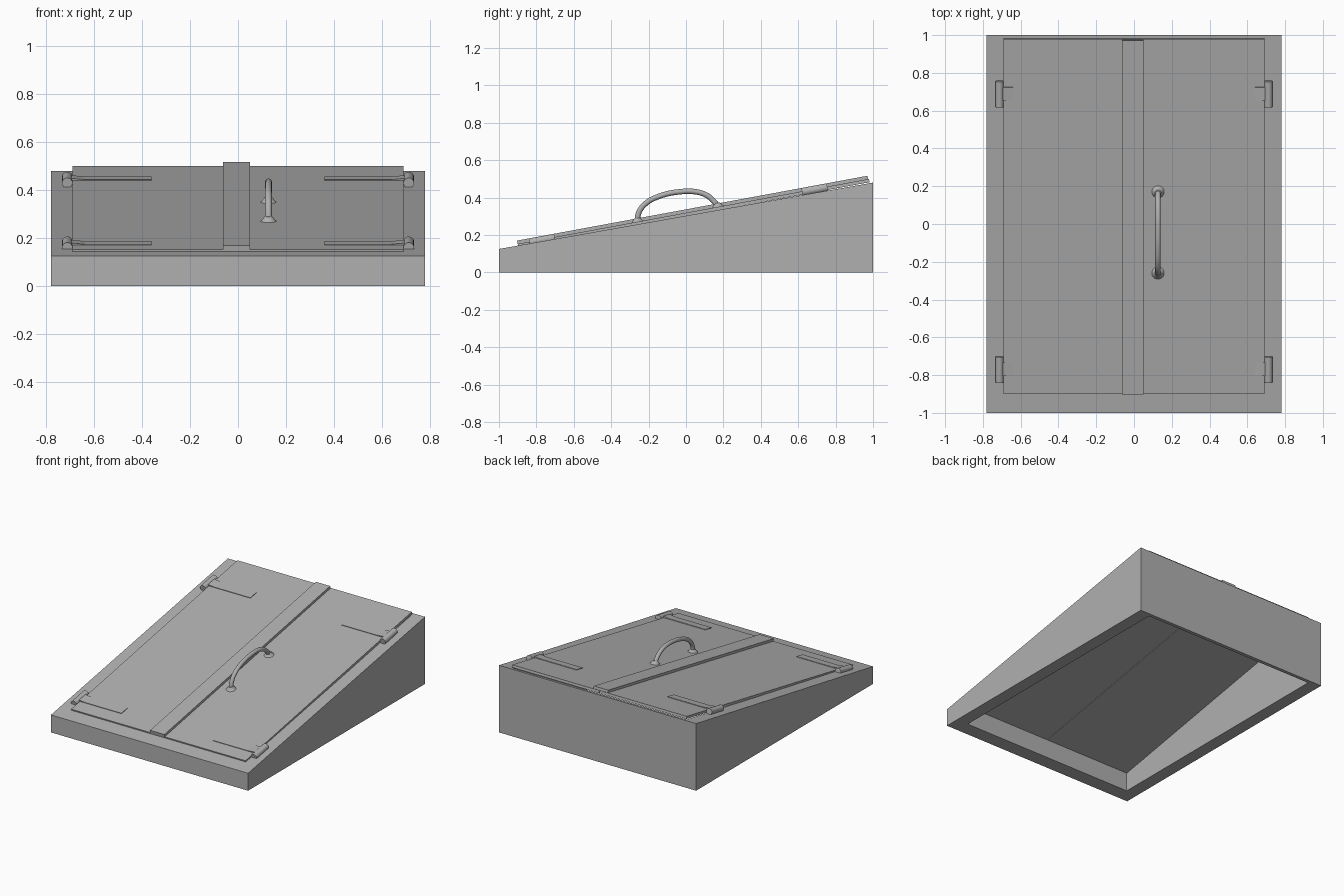
import bpy, bmesh, math
from mathutils import Matrix

if "Cube" in bpy.data.objects:
    bpy.data.objects.remove(bpy.data.objects["Cube"])

# Tilted frame of the door leaves: local z = 0 is the outer door surface
TILT = Matrix.Translation((0, 0, 0.3185)) @ Matrix.Rotation(math.atan(0.185), 4, 'X')

GREY = bpy.data.materials.new("dark_grey")
GREY.diffuse_color = (0.435, 0.435, 0.435, 1)
GREY.use_nodes = True
GREY.node_tree.nodes["Principled BSDF"].inputs["Base Color"].default_value = GREY.diffuse_color


def finish(bm, name, matrix=Matrix.Identity(4), smooth=False):
    bmesh.ops.transform(bm, matrix=matrix, verts=bm.verts)
    bmesh.ops.recalc_face_normals(bm, faces=bm.faces)
    mesh = bpy.data.meshes.new(name)
    bm.to_mesh(mesh)
    bm.free()
    mesh.materials.append(GREY)
    ob = bpy.data.objects.new(name, mesh)
    bpy.context.collection.objects.link(ob)
    if smooth:
        bpy.ops.object.select_all(action='DESELECT')
        bpy.context.view_layer.objects.active = ob
        ob.select_set(True)
        bpy.ops.object.shade_smooth_by_angle(angle=math.radians(40))
    return ob


def extrude_profile(name, points, y0, y1, matrix):
    """Closed x-z profile extruded along y."""
    bm = bmesh.new()
    face = bm.faces.new([bm.verts.new((x, y0, z)) for x, z in points])
    new = bmesh.ops.extrude_face_region(bm, geom=[face])['geom']
    bmesh.ops.translate(bm, vec=(0, y1 - y0, 0),
                        verts=[v for v in new if isinstance(v, bmesh.types.BMVert)])
    # the extrusion keeps the start face only when it is re-capped
    bmesh.ops.holes_fill(bm, edges=bm.edges)
    return finish(bm, name, matrix)


def slab(name, x0, x1, y0, y1, z0, z1):
    return extrude_profile(name, [(x0, z0), (x1, z0), (x1, z1), (x0, z1)], y0, y1, TILT)


def cone(name, r1, r2, depth, matrix):
    bm = bmesh.new()
    bmesh.ops.create_cone(bm, cap_ends=True, segments=24, radius1=r1, radius2=r2, depth=depth)
    return finish(bm, name, matrix, smooth=True)


# Wedge-shaped curb, open through the middle
def curb():
    bm = bmesh.new()
    outer = [(-0.78, -1), (0.78, -1), (0.78, 1), (-0.78, 1)]
    inner = [(-0.688, -0.895), (0.688, -0.895), (0.688, 0.975), (-0.688, 0.975)]

    def top(y):
        return 0.125 + 0.1775 * (y + 1)
    rings = [[bm.verts.new((x, y, 0)) for x, y in outer],
             [bm.verts.new((x, y, top(y))) for x, y in outer],
             [bm.verts.new((x, y, top(y))) for x, y in inner],
             [bm.verts.new((x, y, 0)) for x, y in inner]]
    for i in range(4):
        a, b = rings[i], rings[(i + 1) % 4]
        for j in range(4):
            k = (j + 1) % 4
            bm.faces.new((a[j], a[k], b[k], b[j]))
    finish(bm, "curb_frame")


curb()

# Two door leaves and the cover strip over their joint
slab("left_door", -0.69, -0.001, -0.915, 0.995, -0.018, 0)
slab("right_door", 0.001, 0.69, -0.915, 0.995, -0.018, 0)
slab("cover_strip", -0.063, 0.05, -0.915, 0.99, 0, 0.018)

# Hinges: strap leaf with a slightly raised knuckle end, and a barrel
strap = [(0.36, -0.004), (0.36, 0.004), (0.64, 0.004), (0.69, 0.009),
         (0.71, 0.009), (0.71, -0.004)]
for side, hand in ((-1, "left"), (1, "right")):
    for label, yc in (("front", -0.783), ("back", 0.699)):
        extrude_profile(f"{hand}_{label}_hinge_strap", [(side * x, z) for x, z in strap],
                        yc - 0.033, yc + 0.038, TILT)
        cone(f"{hand}_{label}_hinge_barrel", 0.022, 0.022, 0.138,
             TILT @ Matrix.Translation((side * 0.712, yc, -0.004))
             @ Matrix.Rotation(math.pi / 2, 4, 'X'))

# Arched pull handle
HX = 0.127
path = [(-0.262, 0.275), (-0.250, 0.325), (-0.213, 0.370), (-0.14, 0.408),
        (-0.04, 0.430), (0.05, 0.431), (0.11, 0.412), (0.145, 0.384), (0.172, 0.352)]
cu = bpy.data.curves.new("pull_handle", 'CURVE')
cu.dimensions = '3D'
cu.bevel_depth = 0.0145
cu.bevel_resolution = 4
cu.resolution_u = 6
cu.use_fill_caps = True
cu.materials.append(GREY)
sp = cu.splines.new('BEZIER')
sp.bezier_points.add(len(path) - 1)
for bp, (y, z) in zip(sp.bezier_points, path):
    bp.co = (HX, y, z)
    bp.handle_left_type = bp.handle_right_type = 'AUTO'
bpy.context.collection.objects.link(bpy.data.objects.new("pull_handle", cu))

# Flared handle feet
for label, y in (("front", -0.264), ("back", 0.173)):
    base = TILT @ Matrix.Translation((HX, y, 0))
    cone(f"{label}_handle_foot", 0.034, 0.026, 0.008, base @ Matrix.Translation((0, 0, 0.003)))
    cone(f"{label}_handle_flare", 0.026, 0.015, 0.014, base @ Matrix.Translation((0, 0, 0.014)))
